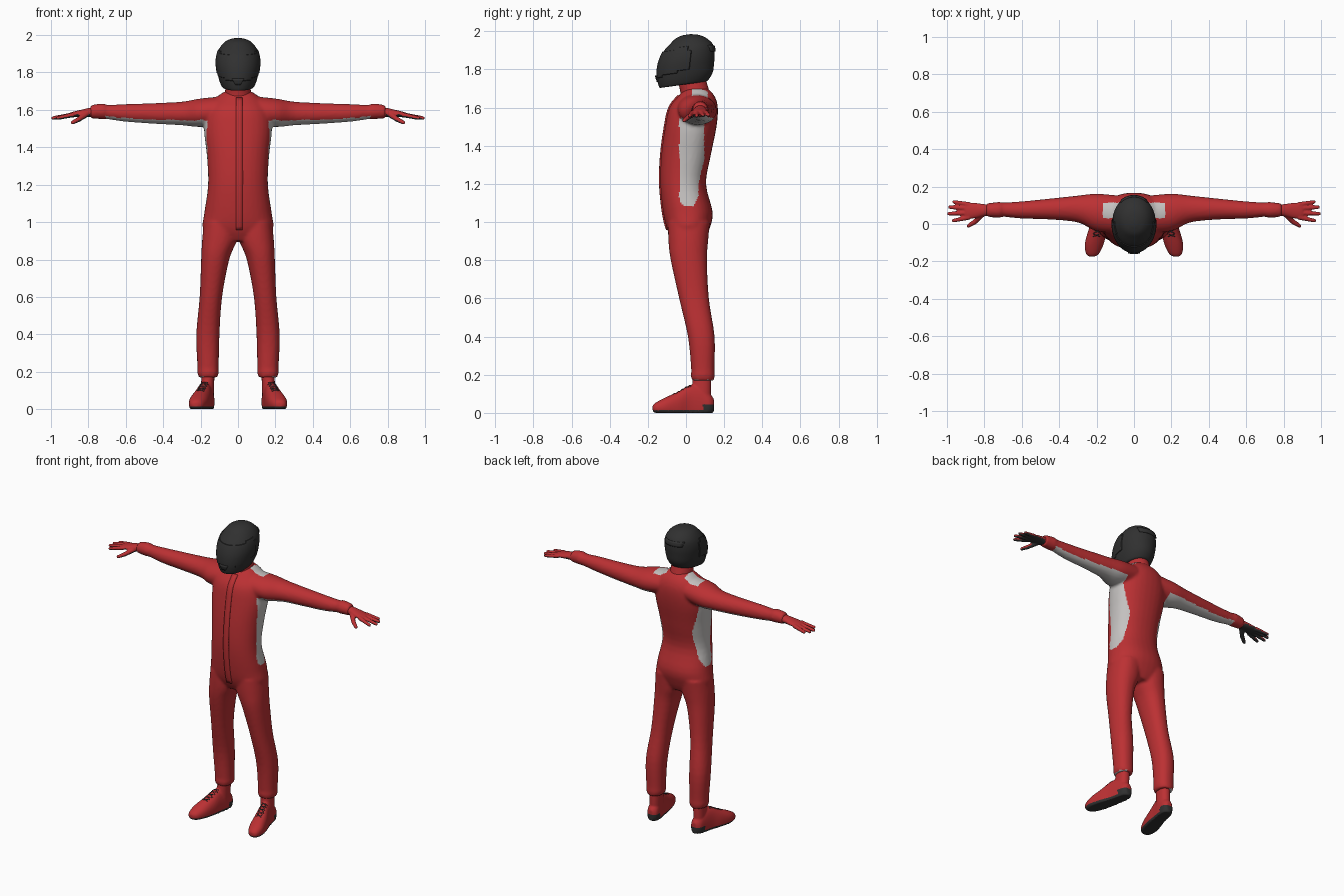
import bpy, bmesh, math
from mathutils import Vector, Matrix
from mathutils.bvhtree import BVHTree

if "Cube" in bpy.data.objects:
    bpy.data.objects.remove(bpy.data.objects["Cube"])


def material(name, colour):
    m = bpy.data.materials.new(name)
    m.use_nodes = True
    m.diffuse_color = (*colour, 1)
    m.node_tree.nodes["Principled BSDF"].inputs["Base Color"].default_value = (*colour, 1)
    return m


RED = material("suit red", (0.5, 0.03, 0.033))
GREY = material("panel light grey", (0.56, 0.54, 0.53))
DARK = material("rubber dark grey", (0.03, 0.03, 0.03))


def refine(rows, steps=4):
    """Catmull-Rom interpolation of section rows."""
    rows = [Vector(r) for r in rows]
    out = []
    for i in range(len(rows) - 1):
        a, b, c, d = (rows[min(max(i + k, 0), len(rows) - 1)] for k in (-1, 0, 1, 2))
        for s in range(steps):
            t = s / steps
            out.append(b + (c - a) * (t / 2) + (a * 2 - b * 5 + c * 4 - d) * (t * t / 2)
                       + (b * 3 - a - c * 3 + d) * (t ** 3 / 2))
    return out + [rows[-1]]


def loft(bm, rows, axis="z", side=1, power=0.9, segments=32, tilt=0, floor=None):
    """Closed skin over elliptical sections (position, centre, centre, radius, radius)."""
    rings = []
    for t, ca, cb, ra, rb in refine(rows):
        ring = []
        for k in range(segments):
            w = 2 * math.pi * k / segments
            c, s = math.cos(w), math.sin(w)
            a = ca + ra * math.copysign(abs(c) ** power, c)
            b = cb + rb * math.copysign(abs(s) ** power, s)
            x, y, z = {"x": (t, a, b), "y": (a, t, b), "z": (a, b, t)}[axis]
            z += tilt * y
            ring.append(bm.verts.new((side * x, y, z if floor is None else max(z, floor))))
        rings.append(ring)
    for r, q in zip(rings, rings[1:]):
        for k in range(segments):
            n = (k + 1) % segments
            bm.faces.new((r[k], r[n], q[n], q[k]))
    bm.faces.new(rings[0])
    bm.faces.new(rings[-1])


def finger(bm, p, q, r, side):
    """Tapered rod with a rounded tip."""
    p, q = Vector((side * p[0], *p[1:])), Vector((side * q[0], *q[1:]))
    turn = (q - p).to_track_quat("Z", "Y").to_matrix().to_4x4()
    bmesh.ops.create_cone(bm, cap_ends=True, segments=16, radius1=r * 1.15, radius2=r * 0.85,
                          depth=(q - p).length, matrix=Matrix.Translation((p + q) / 2) @ turn)
    bmesh.ops.create_uvsphere(bm, u_segments=16, v_segments=8, radius=r * 0.85,
                              matrix=Matrix.Translation(q))


def finish(name, bm, mats):
    bmesh.ops.recalc_face_normals(bm, faces=bm.faces[:])
    mesh = bpy.data.meshes.new(name)
    bm.to_mesh(mesh)
    bm.free()
    ob = bpy.data.objects.new(name, mesh)
    bpy.context.collection.objects.link(ob)
    for m in mats:
        mesh.materials.append(m)
    mesh.shade_smooth()
    return ob


def fuse(name, bm, mats, voxel, rounds, rule):
    """Merge overlapping volumes into one skin, then colour faces by a rule."""
    ob = finish(name, bm, mats)
    m = ob.modifiers.new("merge", "REMESH")
    m.mode, m.voxel_size = "VOXEL", voxel
    m = ob.modifiers.new("soften", "SMOOTH")
    m.iterations = rounds
    graph = bpy.context.evaluated_depsgraph_get()
    mesh = bpy.data.meshes.new_from_object(ob.evaluated_get(graph))
    ob.modifiers.clear()
    ob.data = mesh
    mesh.materials.clear()
    for mat in mats:
        mesh.materials.append(mat)
    for p in mesh.polygons:
        p.material_index = rule(abs(p.center.x), p.center.y, p.center.z, p.normal)
    mesh.shade_smooth()
    return ob


def surface(ob):
    return BVHTree.FromPolygons([v.co for v in ob.data.vertices],
                                [p.vertices[:] for p in ob.data.polygons])


# Suit: torso, legs and sleeves
bm = bmesh.new()
loft(bm, [(.9, 0, .015, .1, .08), (.96, 0, .012, .185, .11), (1.05, 0, .01, .18, .13),
          (1.2, 0, -.015, .16, .12), (1.35, 0, 0, .166, .13), (1.5, 0, .025, .182, .135),
          (1.6, 0, .04, .17, .127), (1.66, 0, .055, .125, .095), (1.7, 0, .055, .07, .06)])
for side in (1, -1):
    loft(bm, [(.17, .16, .088, .05, .058), (.2, .16, .088, .058, .063), (.23, .16, .088, .057, .061),
              (.4, .161, .08, .062, .07), (.6, .145, .042, .06, .078), (.8, .122, .015, .075, .095),
              (.9, .1, .012, .092, .104), (1, .09, .015, .092, .11)], side=side)
    loft(bm, [(.06, .05, 1.6, .1, .075), (.2, .062, 1.585, .1, .076), (.3, .08, 1.581, .072, .063),
              (.45, .08, 1.581, .056, .055), (.6, .075, 1.584, .046, .047),
              (.7, .077, 1.589, .038, .038), (.715, .076, 1.592, .042, .042),
              (.75, .075, 1.592, .04, .04), (.79, .075, 1.59, .036, .035)], "x", side, 1)


def suit_colour(ax, y, z, n):
    shoulder = .07 < ax < .17 and .03 < y < .115 and z > 1.63 and n.z > 0
    back = .065 + .03 * min(max((z - 1.2) * 8, 0), 1) - max(1.13 - z, 0) * .6
    flank = ax > .1 and 1.08 < z < 1.54 and -.035 + max(1.11 - z, 0) < y < back
    underarm = .17 < ax < .71 and z < 1.6 and n.z < -.6
    return int(shoulder or flank or underarm)


suit = fuse("racing_suit", bm, [RED, GREY], .009, 5, suit_colour)
suit_skin = surface(suit)

# Collar
bm = bmesh.new()
loft(bm, [(1.66, 0, .052, .078, .078), (1.69, 0, .045, .07, .076),
          (1.73, 0, .035, .066, .074), (1.78, 0, .025, .06, .068)], power=1)
finish("collar", bm, [RED])

# Front zip flap laid over the suit
bm = bmesh.new()
columns = []
for x in (-.011, .007, .025):
    column = []
    for i in range(37):
        z = .96 + i * .0195
        hit = suit_skin.ray_cast(Vector((x, -1, z)), Vector((0, 1, 0)))[0]
        column.append(bm.verts.new(hit))
    columns.append(column)
for a, b in zip(columns, columns[1:]):
    for i in range(36):
        bm.faces.new((a[i], b[i], b[i + 1], a[i + 1]))
flap = finish("zip_flap", bm, [RED])
m = flap.modifiers.new("thickness", "SOLIDIFY")
m.thickness, m.offset = .014, 0

# Gloves
for side, label in ((1, "left"), (-1, "right")):
    bm = bmesh.new()
    loft(bm, [(.76, .075, 1.588, .03, .028), (.8, .074, 1.586, .032, .024),
              (.85, .072, 1.58, .041, .018), (.89, .07, 1.574, .042, .014),
              (.905, .07, 1.572, .036, .01)], "x", side, 1)
    for y, tip_y, tip_x, tip_z in ((.036, .018, .965, 1.556), (.06, .055, .99, 1.556),
                                   (.084, .09, .985, 1.558), (.104, .118, .962, 1.56)):
        finger(bm, (.88, y, 1.574), (tip_x, tip_y, tip_z), .0115, side)
    finger(bm, (.81, .055, 1.578), (.85, .012, 1.55), .015, side)
    finger(bm, (.85, .012, 1.55), (.885, -.01, 1.532), .012, side)
    fuse(label + "_glove", bm, [RED, DARK], .005, 2, lambda ax, y, z, n: int(n.z < -.25 and ax > .79))

    # Shoe with dark sole and heel
    bm = bmesh.new()
    loft(bm, [(-.175, .225, .025, .012, .012), (-.16, .222, .025, .034, .028),
              (-.11, .213, .03, .05, .05), (-.04, .196, .035, .05, .077), (.02, .18, .04, .042, .105),
              (.08, .168, .04, .04, .1), (.125, .163, .04, .036, .06), (.146, .162, .04, .018, .035)],
         "y", side, floor=0)
    loft(bm, [(.04, .165, .08, .034, .05), (.14, .162, .082, .035, .05), (.24, .16, .085, .034, .046)],
         side=side)
    shoe = fuse(label + "_shoe", bm, [RED, DARK], .006, 3,
                lambda ax, y, z, n: int(z < .014 or (y > .09 and z < .045)))
    shoe_skin = surface(shoe)

    # Crossed laces resting on the instep
    curve = bpy.data.curves.new(label + "_laces", "CURVE")
    curve.dimensions, curve.bevel_depth, curve.bevel_resolution = "3D", .0025, 1
    curve.materials.append(DARK)
    for i in range(5):
        y = -.06 + .02 * i
        centre = .2 - .25 * (y + .06)
        for slant in (1, -1):
            hits = [shoe_skin.ray_cast(Vector((side * (centre + .02 * u), y + .008 * u * slant, .155)),
                                       Vector((0, 0, -1)))[0] for u in (-1, -.5, 0, .5, 1)]
            hits = [h for h in hits if h]
            if len(hits) > 1:
                line = curve.splines.new("POLY")
                line.points.add(len(hits) - 1)
                for point, h in zip(line.points, hits):
                    point.co = (*h, 1)
    bpy.context.collection.objects.link(bpy.data.objects.new(label + "_laces", curve))

# Helmet shell with a raised visor
bm = bmesh.new()
loft(bm, [(1.722, 0, -.015, .078, .12), (1.73, 0, -.012, .088, .13), (1.765, 0, -.005, .102, .145),
          (1.81, 0, -.002, .112, .149), (1.86, 0, .004, .116, .146), (1.91, 0, .012, .107, .13),
          (1.95, 0, .014, .082, .092), (1.972, 0, .008, .052, .058), (1.982, 0, .004, .016, .018)],
     power=.95, segments=48, tilt=.14)
bmesh.ops.recalc_face_normals(bm, faces=bm.faces[:])
visor = [f for f in bm.faces if f.calc_center_median().y < .02
         and 1.8 < f.calc_center_median().z - .3 * f.calc_center_median().y < 1.925]
bmesh.ops.inset_region(bm, faces=visor, thickness=.003, depth=.004)
helmet = finish("helmet", bm, [DARK])
helmet_skin = surface(helmet)


# Chin vent and rear lip, thin plates following the shell
def plate(name, x_half, low, high, taper, direction):
    bm = bmesh.new()
    grid = []
    for j in range(4):
        z = low + (high - low) * j / 3
        w = x_half * (1 - taper * (1 - j / 3))
        grid.append([bm.verts.new(helmet_skin.ray_cast(Vector((w * (i / 4 - 1), -direction, z)),
                                                       Vector((0, direction, 0)))[0]) for i in range(9)])
    for a, b in zip(grid, grid[1:]):
        for i in range(8):
            bm.faces.new((a[i], a[i + 1], b[i + 1], b[i]))
    ob = finish(name, bm, [DARK])
    m = ob.modifiers.new("thickness", "SOLIDIFY")
    m.thickness, m.offset = .012, 0


plate("chin_vent", .032, 1.735, 1.768, .6, 1)
plate("rear_lip", .07, 1.895, 1.925, .1, -1)

# Keep creases crisp on the hard parts
bpy.ops.object.select_all(action="DESELECT")
for name in ("helmet", "chin_vent", "rear_lip", "zip_flap"):
    ob = bpy.data.objects[name]
    ob.select_set(True)
    bpy.context.view_layer.objects.active = ob
bpy.ops.object.shade_smooth_by_angle(angle=math.radians(35))
